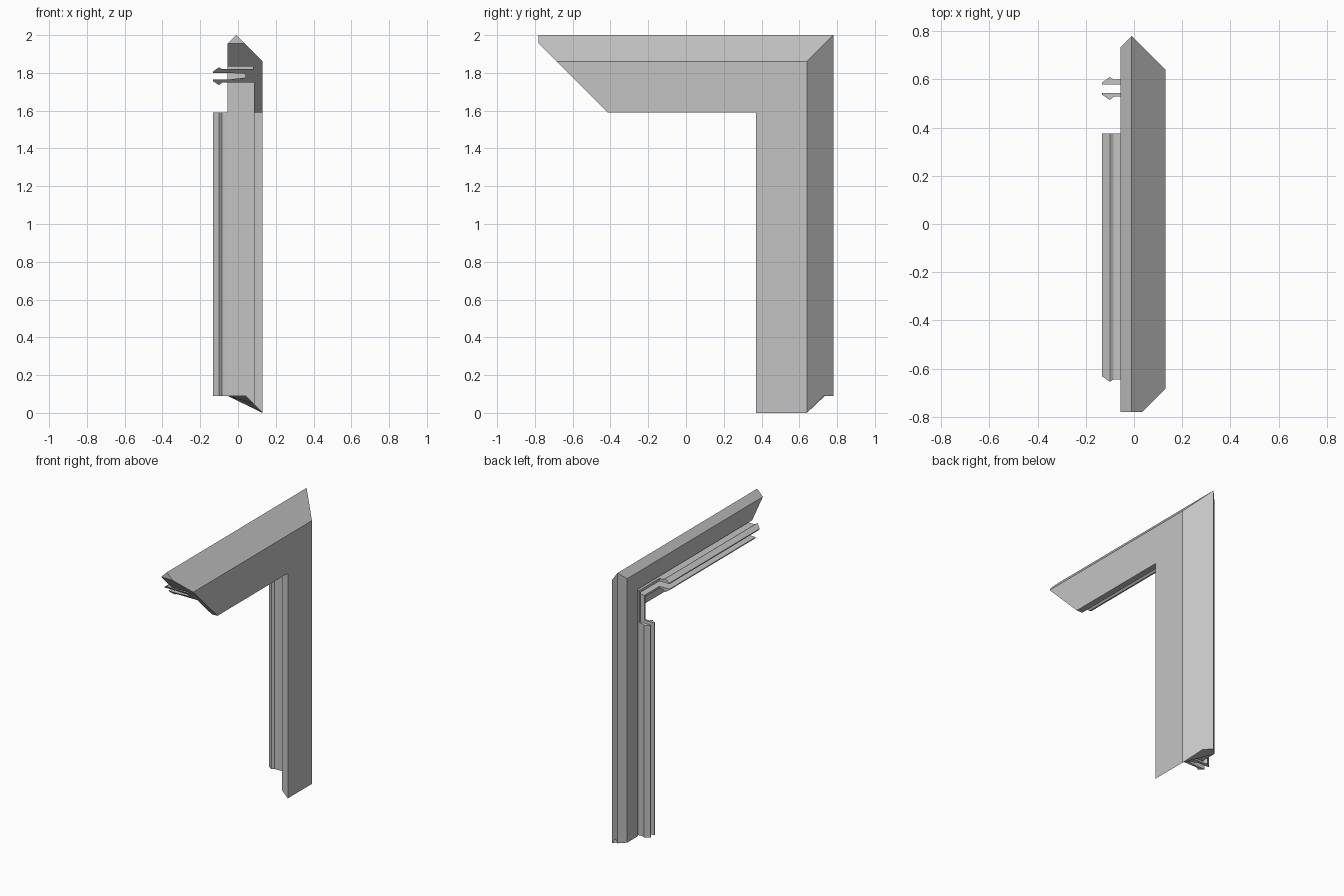
import bpy, bmesh
from mathutils import Vector

if "Cube" in bpy.data.objects:
    bpy.data.objects.remove(bpy.data.objects["Cube"], do_unlink=True)

grey = bpy.data.materials.new("light grey")
grey.use_nodes = True
colour = (0.55, 0.55, 0.55, 1)
grey.diffuse_color = colour
grey.node_tree.nodes["Principled BSDF"].inputs["Base Color"].default_value = colour

OUTER, TOP = 0.78, 2.0     # outer edges of the two arms
BACK = -0.055              # plane of the back face

# Cross-sections as (x, distance in from the outer edge)
body = [(BACK, 0.045), (-0.01, 0), (0.13, 0.14), (0.13, 0.41), (0.085, 0.41),
        (0.085, 0.25), (BACK, 0.25), (BACK, 0.236), (0.04, 0.225), (0.04, 0.205),
        (BACK, 0.2), (BACK, 0.18), (0.08, 0.18), (0.08, 0.165), (BACK, 0.165)]
outer_barb = [(BACK, 0.18), (-0.085, 0.18), (-0.1, 0.17), (-0.133, 0.193),
              (-0.133, 0.2), (BACK, 0.2)]
inner_barb = [(BACK, 0.236), (-0.133, 0.236), (-0.133, 0.243), (-0.1, 0.265),
              (-0.085, 0.252), (BACK, 0.25)]


def top_point(x, u, at_end, stop):
    """Top arm: outer end sloped back below its upper rim, other end mitred."""
    start = -OUTER + max(0, u - 0.045)
    finish = OUTER - u if stop is None else stop
    return Vector((x, finish if at_end else start, TOP - u))


def side_point(x, u, at_end, stop):
    """Upright arm: foot chamfered towards the face, top mitred."""
    start = min(0.09, 0.13 - x)
    finish = TOP - u if stop is None else stop
    return Vector((x, OUTER - u, finish if at_end else start))


def sweep(name, profile, place, stop=None):
    bm = bmesh.new()
    bm.faces.new([bm.verts.new((x, u, 0)) for x, u in profile])
    # Fold lines for the two bent ends
    for point, normal in (((0.04, 0, 0), (1, 0, 0)), ((0, 0.045, 0), (0, 1, 0))):
        bmesh.ops.bisect_plane(bm, geom=bm.verts[:] + bm.edges[:] + bm.faces[:],
                               plane_co=point, plane_no=normal, dist=1e-5)
    result = bmesh.ops.extrude_face_region(bm, geom=bm.faces[:], use_keep_orig=True)
    ends = {g for g in result["geom"] if isinstance(g, bmesh.types.BMVert)}
    for v in bm.verts:
        v.co = place(v.co.x, v.co.y, v in ends, stop)
    bmesh.ops.recalc_face_normals(bm, faces=bm.faces[:])
    mesh = bpy.data.meshes.new(name)
    bm.to_mesh(mesh)
    bm.free()
    mesh.materials.append(grey)
    bpy.context.collection.objects.link(bpy.data.objects.new(name, mesh))


# Both arms with their clip barbs, which stop short of the corner
for arm, place, stop in (("top", top_point, 0.375), ("side", side_point, 1.59)):
    sweep(arm + "_trim", body, place)
    sweep(arm + "_outer_barb", outer_barb, place, stop)
    sweep(arm + "_inner_barb", inner_barb, place, stop)
